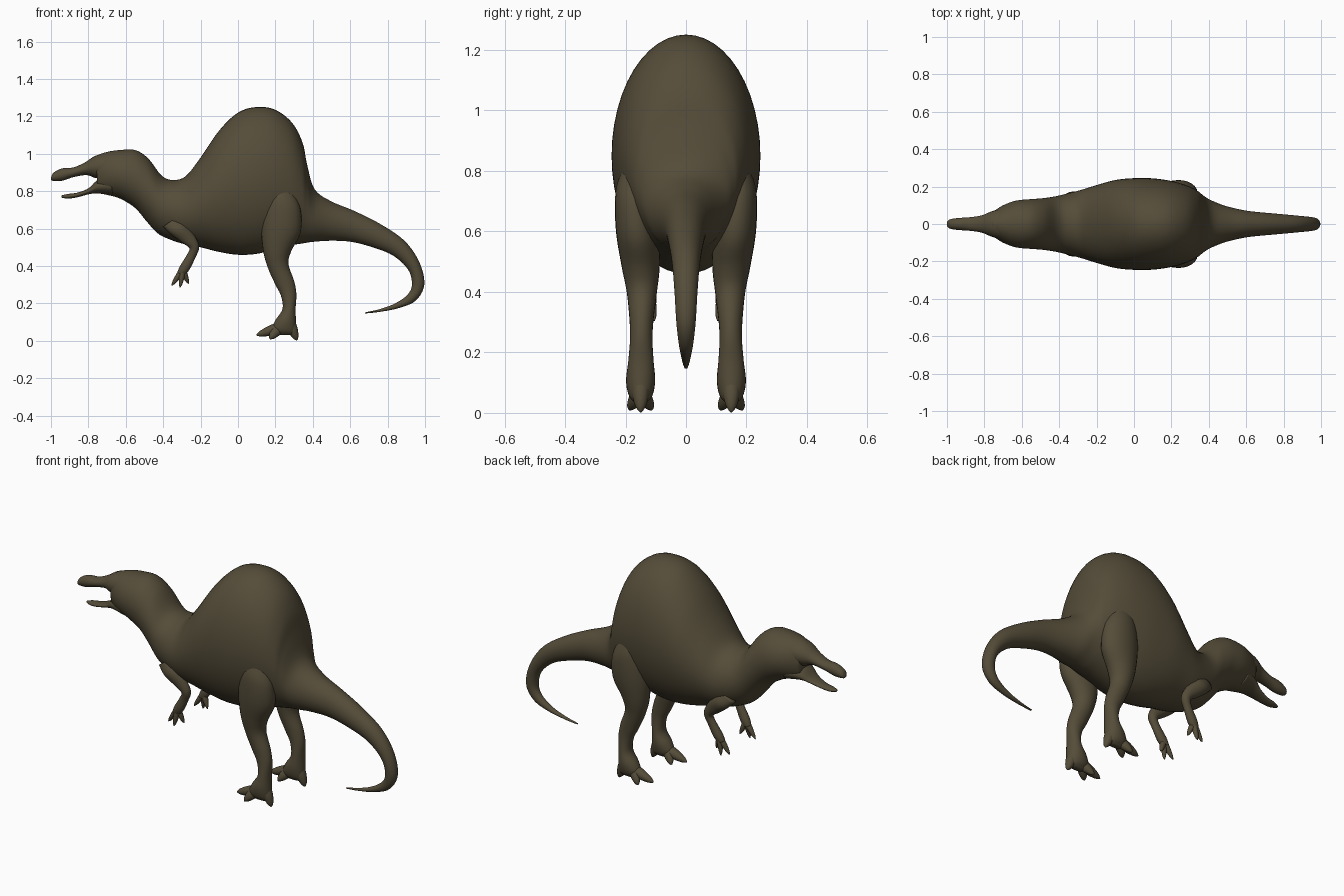
import bpy
import bmesh
import math
from mathutils import Vector

default_cube = bpy.data.objects.get("Cube")
if default_cube:
    bpy.data.objects.remove(default_cube, do_unlink=True)

# Single hide colour
hide = bpy.data.materials.new("dark olive hide")
hide.use_nodes = True
hide_colour = (0.09, 0.073, 0.041, 1)
hide.diffuse_color = hide_colour
shader = hide.node_tree.nodes["Principled BSDF"]
shader.inputs["Base Color"].default_value = hide_colour
shader.inputs["Roughness"].default_value = 0.8


def smooth_sections(sections, steps):
    """Catmull-Rom interpolation of whole cross-sections."""
    padded = [sections[0]] + sections + [sections[-1]]
    result = []
    for a, b, c, d in zip(padded, padded[1:], padded[2:], padded[3:]):
        for step in range(steps):
            t = step / steps
            result.append([
                q + t * ((r - p) + t * ((2 * p - 5 * q + 4 * r - s)
                         + t * (3 * (q - r) + s - p))) / 2
                for p, q, r, s in zip(a, b, c, d)])
    result.append(sections[-1])
    return result


def loft(name, sections, sides=32, steps=5, mirror=1):
    """Skin ellipses given in hundredths of a unit:
    upper edge x z, lower edge x z, half width, sideways offset."""
    sections = [tuple(s) + (0,) * (6 - len(s)) for s in sections]
    bm = bmesh.new()
    rings = []
    for ux, uz, lx, lz, width, offset in smooth_sections(sections, steps):
        centre = Vector((ux + lx, 2 * offset * mirror, uz + lz)) / 2
        axis = Vector((ux - lx, 0, uz - lz)) / 2
        side = Vector((0, max(width, 0.2), 0))
        ring = []
        for i in range(sides):
            angle = math.tau * i / sides
            point = centre + axis * math.cos(angle) + side * math.sin(angle)
            ring.append(bm.verts.new(point / 100))
        rings.append(ring)
    for near, far in zip(rings, rings[1:]):
        for i in range(sides):
            j = (i + 1) % sides
            bm.faces.new((near[i], near[j], far[j], far[i]))
    bm.faces.new(rings[0])
    bm.faces.new(rings[-1])
    bmesh.ops.recalc_face_normals(bm, faces=bm.faces)
    mesh = bpy.data.meshes.new(name)
    bm.to_mesh(mesh)
    bm.free()
    mesh.materials.append(hide)
    mesh.shade_smooth()
    part = bpy.data.objects.new(name, mesh)
    bpy.context.collection.objects.link(part)
    return part


def digit(name, start, end, radius, mirror):
    """Tapering toe or finger between two points x y z."""
    run = Vector((end[0] - start[0], end[2] - start[2])).normalized()
    across = Vector((-run.y, run.x))
    sections = []
    for t, scale in ((0, 1), (0.4, 0.9), (0.8, 0.55), (1, 0.12)):
        x, y, z = Vector(start).lerp(Vector(end), t)
        r = radius * scale
        sections.append((x + across.x * r, z + across.y * r,
                         x - across.x * r, z - across.y * r, r, y))
    loft(name, sections, sides=12, steps=3, mirror=mirror)


# Head, neck, humped torso and curled tail in one skin
loft("body_and_tail", [
    (-76, 99, -75, 79, 6.5), (-70, 101, -70, 78, 10),
    (-63, 102, -63, 76, 12.5), (-55, 102, -55, 71, 13.3),
    (-48, 97.5, -49, 64, 13.8), (-41, 88.5, -43, 57.5, 14.8),
    (-35, 86, -36, 54, 16.3), (-28, 88, -28, 51.5, 18.3),
    (-20, 98, -20, 50, 20.8), (-10, 112.5, -10, 47.5, 23.5),
    (0, 122, 0, 46, 24.5), (10, 125, 10, 46.5, 24.4),
    (20, 123.5, 20, 49, 23), (29, 116.5, 28, 51, 20.5),
    (34.5, 106, 34, 52, 17.5), (37, 94, 37, 52.5, 15.3),
    (41, 81, 41, 53, 12.8), (50, 74.5, 49, 53.5, 9.5),
    (62, 69.5, 60, 53, 7), (76, 62.5, 72, 50, 5.7),
    (89, 53.5, 83, 45.5, 4.6), (97, 42, 91, 38, 3.8),
    (99.6, 30, 93, 30, 3.2), (95, 21.5, 90.5, 24.5, 2.4),
    (86, 17.5, 84, 20, 1.6), (76, 15.5, 76, 17, 1),
    (68, 14.6, 68, 15.2, 0.5)], sides=48)

# Long snout and open lower jaw
loft("upper_jaw", [
    (-100, 87.3, -100, 86.2, 1), (-98.5, 90, -98.8, 85.5, 2.4),
    (-94, 92.2, -94, 85.6, 3.2), (-88, 92.7, -88, 87.5, 3.6),
    (-82, 95.3, -81, 88.6, 4.6), (-76, 99, -76, 87, 6.8),
    (-68, 101, -68, 86, 9)], sides=24)
loft("lower_jaw", [
    (-94.5, 77.7, -94.5, 76.6, 0.8), (-91, 78.5, -91, 76, 2.3),
    (-86, 79.2, -86, 76.7, 3), (-80, 81.5, -80, 78.3, 4.5),
    (-75, 86, -75, 78.8, 6.6), (-68, 88, -67, 77.7, 9)], sides=24)

for label, side in (("left", 1), ("right", -1)):
    # Hind leg, from hip to heel (front edge, then back edge)
    loft(label + "_hind_leg", [
        (18, 82, 30, 79, 4, 17), (14.7, 76, 33.5, 70, 6.3, 17),
        (12.5, 63, 33.5, 58, 7.2, 16), (13.3, 49, 28.5, 48, 6.3, 15),
        (16, 39, 27, 41, 5, 14.6), (20, 30, 30, 32, 4, 14.7),
        (23, 24, 31.2, 25, 3.7, 14.8), (23.8, 17, 30.8, 17, 4.2, 14.9),
        (20, 11, 31, 10, 4.8, 15), (18, 6, 31, 5, 3.8, 15),
        (20, 3, 30, 3, 1.5, 15)], sides=24, mirror=side)
    # Toes and rear spur
    foot = (22, 15, 7)
    for toe, tip in (("middle", (10, 15, 3)), ("inner", (17, 11.5, 1)),
                     ("outer", (17, 18.5, 1))):
        digit(f"{label}_{toe}_toe", foot, tip, 3, side)
    digit(label + "_rear_spur", (28, 15, 9), (31.5, 15, 0.3), 3, side)

    # Small forelimb: upper arm, elbow and forearm
    loft(label + "_arm", [
        (-33, 66, -40, 61, 2.5, 13), (-28, 62, -36, 57, 3.5, 14),
        (-23, 56, -30, 52.5, 2.8, 13.5), (-20.8, 50, -26, 49.5, 2.4, 13),
        (-23, 44, -27.3, 46, 2, 12.5), (-26, 38, -31, 40, 2.3, 12),
        (-28.5, 35, -32.5, 36.5, 1.8, 11.7)], sides=16, mirror=side)
    # Three clawed fingers
    for finger, tip in (("front", (-35.5, 11.5, 29.5)),
                        ("middle", (-31, 13, 28.5)),
                        ("back", (-26.5, 10.5, 30.5))):
        digit(f"{label}_{finger}_finger", (-29.5, 11.8, 38), tip, 1.7, side)
